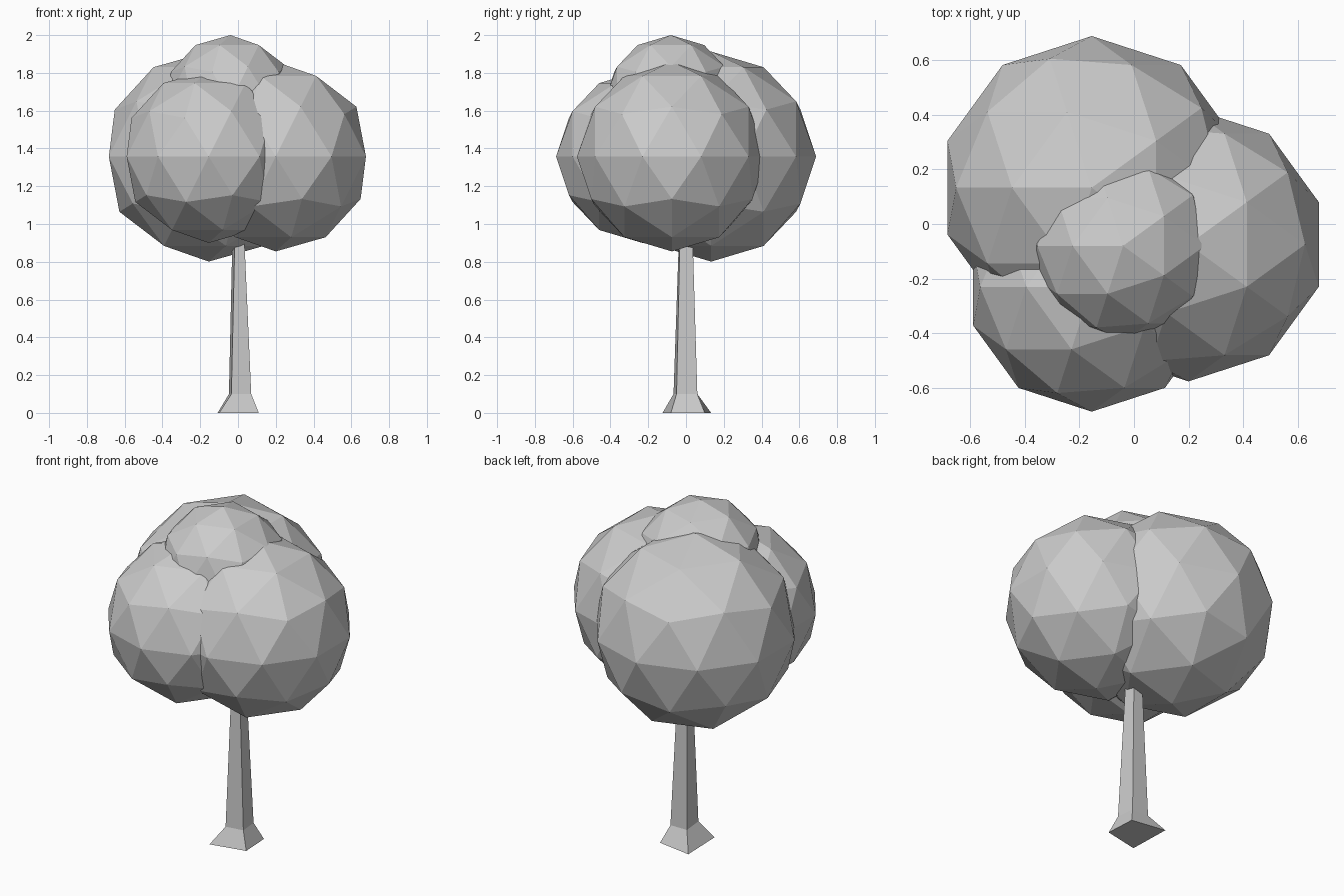
import bpy, bmesh, math

if "Cube" in bpy.data.objects:
    bpy.data.objects.remove(bpy.data.objects["Cube"])


def foliage(name, centre, radius, turn=180):
    """Faceted leaf ball."""
    bpy.ops.mesh.primitive_ico_sphere_add(
        subdivisions=2, radius=radius, location=centre,
        rotation=(0, 0, math.radians(turn)))
    bpy.context.object.name = name


# Leaf clumps: three around the trunk, one on top
foliage("foliage_back", (-0.155, 0.133, 1.357), 0.556)
foliage("foliage_right", (0.20, -0.075, 1.357), 0.502)
foliage("foliage_front", (-0.155, -0.231, 1.357), 0.457)
foliage("foliage_top", (-0.04, -0.08, 1.648), 0.352)

# Trunk: slightly crooked four-sided sections, flared at the root
sections = [
    (0.0, [(-0.10, -0.124), (0.11, -0.08), (0.10, 0.10), (-0.108, 0.133)]),
    (0.1, [(-0.035, -0.066), (0.07, -0.05), (0.06, 0.06), (-0.048, 0.06)]),
    (1.0, [(-0.015, -0.035), (0.03, -0.03), (0.027, 0.033), (-0.028, 0.03)]),
]
bm = bmesh.new()
rings = [[bm.verts.new((x, y, z)) for x, y in pts] for z, pts in sections]
for low, high in zip(rings, rings[1:]):
    for i in range(4):
        j = (i + 1) % 4
        bm.faces.new((low[i], low[j], high[j], high[i]))
bm.faces.new(rings[0][::-1])
bm.faces.new(rings[-1])
mesh = bpy.data.meshes.new("trunk")
bm.to_mesh(mesh)
bm.free()
bpy.context.collection.objects.link(bpy.data.objects.new("trunk", mesh))
